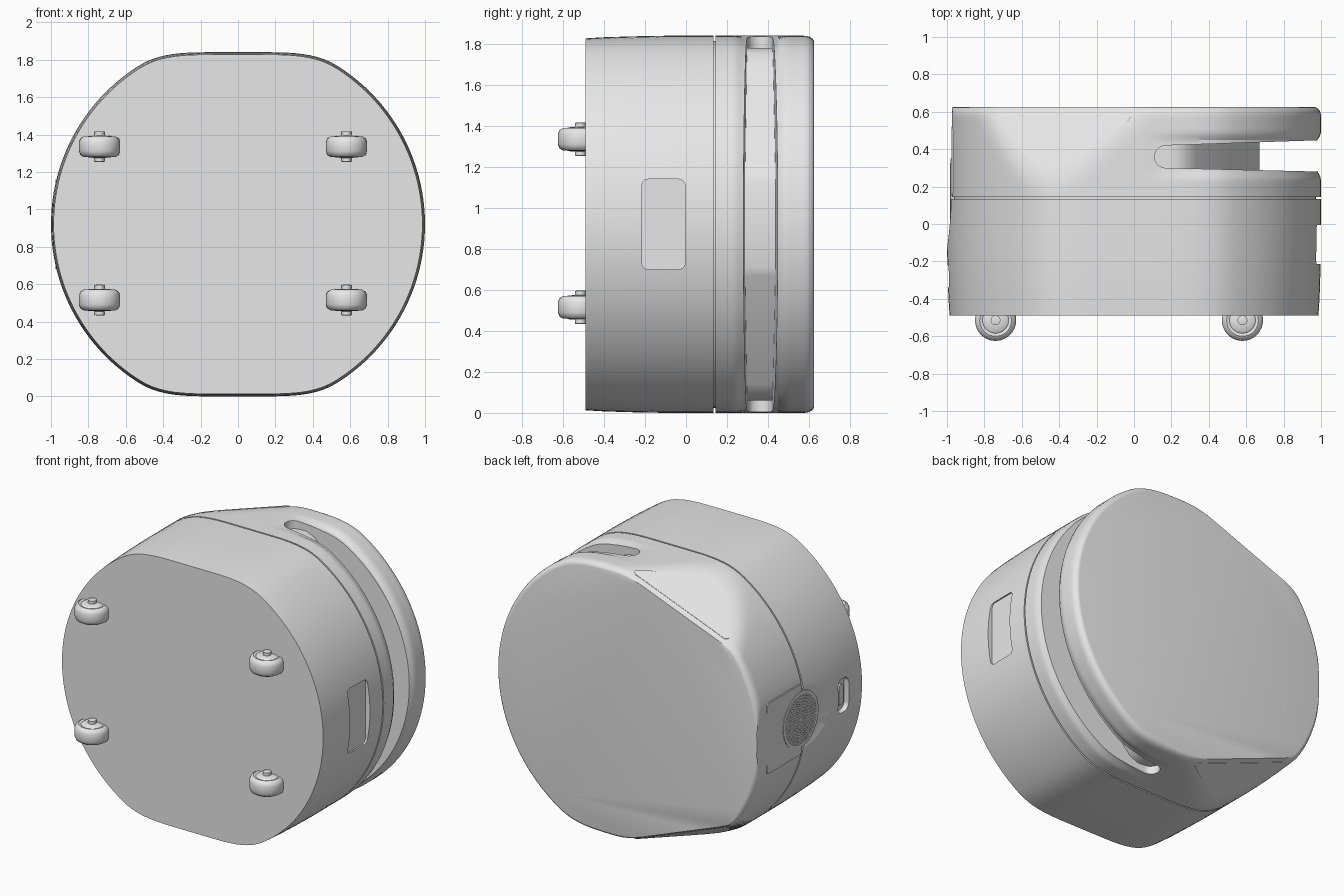
import bpy, bmesh, math
from mathutils import Vector

if "Cube" in bpy.data.objects:
    bpy.data.objects.remove(bpy.data.objects["Cube"])

MID = 0.92      # height of the body axis
SEG = 144

grey = bpy.data.materials.new("light_grey")
grey.use_nodes = True
grey.diffuse_color = (0.8, 0.8, 0.8, 1)
grey.node_tree.nodes["Principled BSDF"].inputs["Base Color"].default_value = (0.8, 0.8, 0.8, 1)


def finish(name, bm, angle=30):
    bmesh.ops.recalc_face_normals(bm, faces=bm.faces)
    mesh = bpy.data.meshes.new(name)
    bm.to_mesh(mesh)
    bm.free()
    mesh.materials.append(grey)
    obj = bpy.data.objects.new(name, mesh)
    bpy.context.collection.objects.link(obj)
    smooth(obj, angle)
    return obj


def activate(obj):
    bpy.ops.object.select_all(action='DESELECT')
    obj.select_set(True)
    bpy.context.view_layer.objects.active = obj


def smooth(obj, angle=30):
    activate(obj)
    bpy.ops.object.shade_smooth_by_angle(angle=math.radians(angle))


def cut(obj, cutter):
    activate(obj)
    mod = obj.modifiers.new("cut", 'BOOLEAN')
    mod.operation, mod.solver, mod.object = 'DIFFERENCE', 'EXACT', cutter
    bpy.ops.object.modifier_apply(modifier=mod.name)
    bpy.data.objects.remove(cutter)
    smooth(obj)


def loft(bm, rings):
    """Skin a list of closed point rings and cap both ends."""
    loops = [[bm.verts.new(p) for p in ring] for ring in rings]
    n = len(loops[0])
    for a, b in zip(loops, loops[1:]):
        for i in range(n):
            bm.faces.new((a[i], a[(i + 1) % n], b[(i + 1) % n], b[i]))
    bm.faces.new(loops[0])
    bm.faces.new(loops[-1])


def prism(name, pts, axis, lo, hi):
    """Extrude a flat profile along one axis."""
    def place(p, h):
        return {'X': (h, p[0], p[1] + MID), 'Y': (p[0], h, p[1] + MID), 'Z': (p[0], p[1], h)}[axis]
    bm = bmesh.new()
    loft(bm, [[place(p, h) for p in pts] for h in (lo, hi)])
    return finish(name, bm)


def rounded_rect(cu, cv, hu, hv, r, steps=6):
    pts = []
    for q, (su, sv) in enumerate([(1, 1), (-1, 1), (-1, -1), (1, -1)]):
        for i in range(steps + 1):
            a = (q + i / steps) * math.pi / 2
            pts.append((cu + su * (hu - r) + r * math.cos(a), cv + sv * (hv - r) + r * math.sin(a)))
    return pts


def softmin(a, b, k):
    h = max(k - abs(a - b), 0) / k
    return min(a, b) - h * h * k / 4


def section(y, inset=0.0):
    """Circle with flattened top and bottom, shrunk by an inset."""
    ring = []
    for i in range(SEG):
        t = 2 * math.pi * i / SEG
        z = softmin(abs(math.sin(t)), 0.92, 0.07)
        p = Vector((math.cos(t), math.copysign(z, math.sin(t)))) * (1 - inset)
        ring.append((p.x, y, p.y + MID))
    return ring


def corner_limit(x, y):
    """Height of the slanted corner plane above the axis."""
    return 1.157 + 0.385 * x - 0.414 * y


def rear_section(y, inset):
    """Section with slanted right-hand corners, a flat right side and an eased slot lip."""
    slope = Vector((-0.385, 1)).normalized()
    lip = 0.02 * max(0, 1 - max(0, abs(y - 0.365) - 0.085) / 0.045) ** 2
    ring = []
    for x, _, z in section(y, inset):
        side = math.copysign(1, z - MID)
        p = Vector((x, abs(z - MID)))
        p *= 1 - lip * min(1, max(0, (x - 0.05) / 0.3))
        d = (p.y - corner_limit(p.x, y)) * slope.y
        p -= slope * (d - softmin(d, 0, 0.035))
        p.x = -softmin(-p.x, 0.974, 0.01)
        ring.append((p.x, y, side * p.y + MID))
    return ring


# Front half of the body
bm = bmesh.new()
loft(bm, [section(y, s) for y, s in [(-0.49, 0.014), (-0.4, 0.008), (-0.25, 0.003), (-0.1, 0), (0.134, 0)]])
front_body = finish("front_body", bm)

# Dark seam between the halves, set slightly inwards
bm = bmesh.new()
loft(bm, [section(y, 0.027) for y in (0.12, 0.16)])
finish("seam_band", bm)

# Rear half of the body with rounded back rim
bm = bmesh.new()
stations = [(0.144 + 0.0217 * i, 0) for i in range(20)]
for i in range(7):
    a = i / 6 * math.pi / 2
    stations.append((0.575 + 0.05 * math.sin(a), 0.035 * (1 - math.cos(a))))
loft(bm, [rear_section(y, s) for y, s in stations])
rear_body = finish("rear_body", bm)

# Deep slot around the left side, leaving an angular core
arc = [math.radians(90 + 15 * i) for i in range(13)]
slot = prism("slot_cutter", [(1.2, 0.455)] + [(0.17 + 0.06 * math.cos(a), 0.36 + 0.06 * math.sin(a)) for a in arc]
             + [(1.2, 0.275)], 'Z', -0.2, 2.1)
half = [(-0.3, 0.86), (0.22, 0.86), (0.28, 0.835), (0.33, 0.78), (0.655, 0.25), (0.67, 0.21)]
core = prism("core_cutter", half + [(x, -z) for x, z in reversed(half)], 'Y', 0.1, 0.6)
cut(slot, core)
cut(rear_body, slot)

# Shallow grip recess on the left side
cut(front_body, prism("grip_cutter", rounded_rect(-0.11, 0, 0.105, 0.22, 0.03), 'X', 0.965, 1.1))

# Conical scoop and charging port on the right side
bm = bmesh.new()
loft(bm, [[(x, 0.16 + r * math.cos(2 * math.pi * i / 64), MID + r * math.sin(2 * math.pi * i / 64))
           for i in range(64)] for x, r in [(-0.972, 0.19), (-1.03, 0.4)]])
cut(front_body, finish("scoop_cutter", bm))
cut(front_body, prism("port_cutter", rounded_rect(-0.28, 0, 0.06, 0.115, 0.045), 'X', -1.1, -0.955))
prism("port_tongue", rounded_rect(-0.28, 0, 0.025, 0.07, 0.02), 'X', -0.975, -0.95)

# Speaker panel, grille disc and raised grille dots
prism("speaker_panel", rounded_rect(0.335, 0, 0.185, 0.24, 0.02), 'X', -0.977, -0.96)
disc = [(0.16 + 0.19 * math.cos(i * math.pi / 24), 0.19 * math.sin(i * math.pi / 24)) for i in range(48)]
prism("speaker_disc", disc, 'X', -0.98, -0.96)
bm = bmesh.new()
for ring in range(1, 9):
    for i in range(ring * 6):
        a = 2 * math.pi * i / (ring * 6)
        y, z = 0.16 + 0.02 * ring * math.cos(a), MID + 0.02 * ring * math.sin(a)
        loft(bm, [[(x, y + r * math.cos(k * math.pi / 3), z + r * math.sin(k * math.pi / 3)) for k in range(6)]
                  for x, r in [(-0.979, 0.007), (-0.984, 0.005)]])
finish("speaker_dots", bm)

# Rounded triangular panels on the slanted corners
tri = [(-0.725, 0.575), (-0.705, 0.59), (-0.03, 0.59), (-0.012, 0.575), (-0.03, 0.555), (-0.3, 0.36),
       (-0.37, 0.315), (-0.45, 0.292), (-0.52, 0.315), (-0.58, 0.36), (-0.7, 0.53)]
for name, side in (("upper_corner_panel", 1), ("lower_corner_panel", -1)):
    bm = bmesh.new()
    loft(bm, [[(x, y, MID + side * (corner_limit(x, y) + h)) for x, y in tri] for h in (-0.006, 0.002)])
    finish(name, bm)


# Wheels with hub and axle bolt
def wheel(name, x, z):
    profile = [(-0.082, 0.018), (-0.08, 0.026), (-0.06, 0.026), (-0.058, 0.06), (-0.05, 0.07), (-0.055, 0.085),
               (-0.045, 0.102), (-0.025, 0.11)]
    profile += [(-h, r) for h, r in reversed(profile)]
    bm = bmesh.new()
    loft(bm, [[(x + r * math.cos(2 * math.pi * i / 32), -0.515 + r * math.sin(2 * math.pi * i / 32), z + h)
               for i in range(32)] for h, r in profile])
    finish(name, bm, 40)


for side, x in (("right", -0.74), ("left", 0.58)):
    for level, z in (("upper", 1.335), ("lower", 0.515)):
        wheel(f"{level}_{side}_wheel", x, z)
